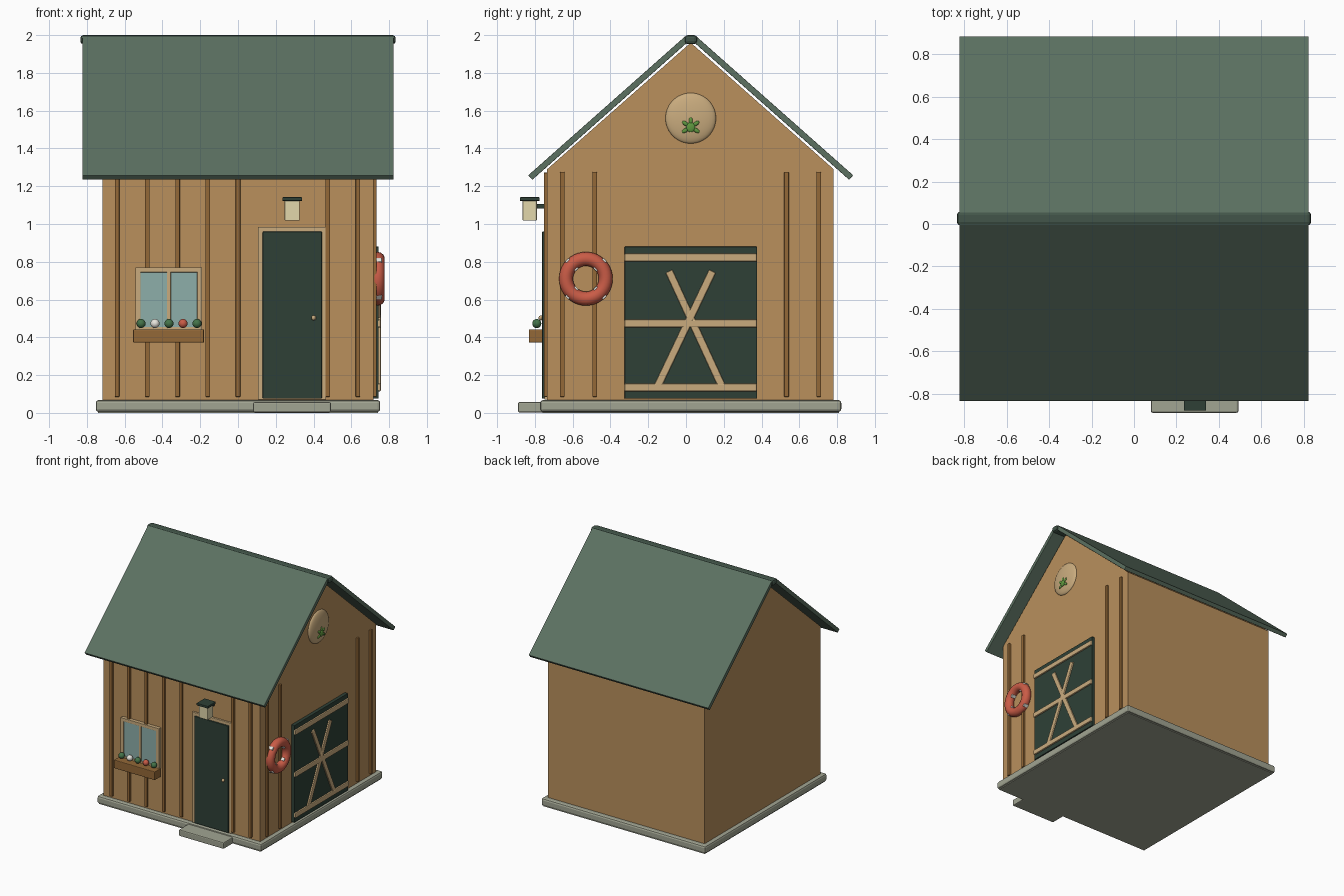
import bpy, bmesh, math
from mathutils import Vector, Matrix

if "Cube" in bpy.data.objects:
    bpy.data.objects.remove(bpy.data.objects["Cube"])

YC = 0.025  # ridge line of the house


def mat(name, r, g, b):
    m = bpy.data.materials.new(name)
    m.diffuse_color = [(c / 255) ** 2.2 for c in (r, g, b)] + [1]
    m.use_nodes = True
    m.node_tree.nodes["Principled BSDF"].inputs["Base Color"].default_value = m.diffuse_color
    return m


WOOD = mat("wood", 184, 143, 93)
BATTEN = mat("batten_wood", 146, 104, 58)
TRIM = mat("pale_trim", 200, 170, 125)
ROOF = mat("roof_green", 92, 112, 97)
RIDGE = mat("ridge_green", 68, 86, 75)
DARK = mat("dark_green", 50, 66, 57)
STONE = mat("stone", 160, 163, 145)
GLASS = mat("glass", 140, 173, 168)
CREAM = mat("cream", 225, 214, 170)
RED = mat("ring_red", 200, 92, 72)
WHITE = mat("white", 230, 228, 220)
LEAF = mat("leaf_green", 70, 115, 75)
BRIGHT = mat("bright_green", 95, 150, 65)


def finish(name, bm, material, bevel=0, smooth=False, segments=2):
    bmesh.ops.recalc_face_normals(bm, faces=bm.faces)
    me = bpy.data.meshes.new(name)
    bm.to_mesh(me)
    bm.free()
    ob = bpy.data.objects.new(name, me)
    bpy.context.collection.objects.link(ob)
    me.materials.append(material)
    if bevel:
        mod = ob.modifiers.new("Bevel", 'BEVEL')
        mod.width, mod.segments = bevel, segments
    if smooth:
        for p in me.polygons:
            p.use_smooth = True
    return ob


def box(name, x, y, z, material, bevel=0, turn=0):
    """Box between ranges, optionally turned about the x axis."""
    bm = bmesh.new()
    size = (x[1] - x[0], y[1] - y[0], z[1] - z[0])
    bmesh.ops.create_cube(bm, size=1, matrix=Matrix.Diagonal((*size, 1)))
    ob = finish(name, bm, material, bevel)
    ob.location = [(r[0] + r[1]) / 2 for r in (x, y, z)]
    ob.rotation_euler.x = turn
    return ob


def ball(name, loc, radii, material, turn=0, seg=16):
    bm = bmesh.new()
    bmesh.ops.create_uvsphere(bm, u_segments=seg, v_segments=seg // 2 + 2, radius=1,
                              matrix=Matrix.Rotation(turn, 4, 'X') @ Matrix.Diagonal((*radii, 1)))
    ob = finish(name, bm, material, smooth=True)
    ob.location = loc
    return ob


def prism(name, profile, hx, material, bevel=0):
    """Extrude a (y, z) profile along x, symmetric about x = 0."""
    bm = bmesh.new()
    face = bm.faces.new([bm.verts.new((-hx, y, z)) for y, z in profile])
    new = bmesh.ops.extrude_face_region(bm, geom=[face])["geom"]
    bmesh.ops.translate(bm, vec=(2 * hx, 0, 0),
                        verts=[v for v in new if isinstance(v, bmesh.types.BMVert)])
    return finish(name, bm, material, bevel)


# Base, step, walls and gable
box("foundation", (-.753, .753), (-.772, .822), (.005, .068), STONE, .015)
box("foundation_underside", (-.74, .74), (-.76, .81), (0, .02), STONE)
box("door_step", (.08, .492), (-.89, -.70), (.003, .057), STONE, .008)
box("walls", (-.718, .718), (-.735, .782), (.06, 1.29), WOOD)
prism("gable", [(-.735, 1.29), (.782, 1.29), (YC, 1.96)], .718, WOOD)

# Two roof slabs and the ridge cap
a = Vector((-.86, 1.258))
b = Vector((-.028, 1.995))
n = Vector((b.y - a.y, a.x - b.x)).normalized() * .032
for side, name in ((1, "roof_front"), (-1, "roof_back")):
    prism(name, [(YC + side * p.x, p.y) for p in (a, b, b + n, a + n)], .823, ROOF, .003)
box("ridge_cap", (-.835, .835), (YC - .032, YC + .034), (1.952, 2.0), RIDGE, .016)

# Wall battens
for i, x in enumerate((-.64, -.48, -.32, -.16, 0, .475, .635)):
    box(f"front_batten_{i}", (x - .012, x + .012), (-.752, -.73), (.085, 1.272), BATTEN, .003)
for i, y in enumerate((-.655, -.483, .532, .703)):
    box(f"side_batten_{i}", (.71, .734), (y - .012, y + .012), (.085, 1.275), BATTEN, .003)

# Front door
box("door_frame", (.106, .466), (-.75, -.73), (.07, .985), TRIM, .003)
box("front_door", (.131, .444), (-.762, -.73), (.075, .96), DARK, .004)
ball("door_knob", (.401, -.768, .503), (.013, .013, .013), TRIM)

# Lamp over the door
box("lamp_bracket", (.275, .3), (-.80, -.73), (1.083, 1.107), DARK)
box("lamp_glass", (.247, .326), (-.865, -.79), (1.018, 1.125), CREAM, .004)
box("lamp_cap", (.235, .34), (-.88, -.775), (1.122, 1.142), DARK, .004)

# Window with planter
box("window_glass", (-.525, -.21), (-.757, -.73), (.44, .75), GLASS)
for name, x, z in (("left", (-.542, -.516), (.43, .77)), ("right", (-.216, -.19), (.43, .77)),
                   ("top", (-.542, -.19), (.744, .77)), ("bottom", (-.542, -.19), (.43, .456)),
                   ("mullion", (-.376, -.356), (.44, .76))):
    box(f"window_{name}", x, (-.763, -.73), z, TRIM, .002)
box("planter", (-.555, -.18), (-.832, -.752), (.372, .442), BATTEN, .005)
for i, m in enumerate((LEAF, WHITE, LEAF, RED, LEAF)):
    ball(f"flower_{i}", (-.513 + .074 * i, -.79, .473), (.024, .024, .024), m)

# Barn door on the right side
box("barn_door", (.71, .745), (-.325, .376), (.075, .88), DARK, .003)
for i, z in enumerate((.135, .473, .822)):
    box(f"barn_rail_{i}", (.735, .757), (-.325, .376), (z - .021, z + .021), TRIM, .007)
for i, (y0, y1) in enumerate(((-.09, .195), (.14, -.155))):
    z0, z1 = .75, .13
    half = math.hypot(y1 - y0, z1 - z0) / 2
    cy, cz = (y0 + y1) / 2, (z0 + z1) / 2
    box(f"barn_brace_{i}", (.735, .755 + .002 * i), (cy - .02, cy + .02), (cz - half, cz + half),
        TRIM, .007, math.atan2(y1 - y0, z0 - z1))

# Life ring with white bands
bpy.ops.mesh.primitive_torus_add(major_radius=.105, minor_radius=.037, major_segments=40,
                                 minor_segments=14, location=(.74, -.53, .71),
                                 rotation=(0, math.pi / 2, 0))
ring = bpy.context.object
ring.name = "life_ring"
ring.data.materials.append(RED)
bpy.ops.object.shade_smooth_by_angle()
for i in range(4):
    t = math.pi / 4 + i * math.pi / 2
    cy, cz = -.53 + .105 * math.cos(t), .71 + .105 * math.sin(t)
    box(f"ring_band_{i}", (.722, .762), (cy - .039, cy + .039), (cz - .013, cz + .013),
        WHITE, .004, t)

# Round gable plaque with a small green sprig
ball("gable_plaque", (.718, YC, 1.56), (.03, .134, .134), TRIM, seg=32)
ball("sprig_centre", (.748, YC, 1.512), (.008, .024, .026), BRIGHT)
for i, ang in enumerate((-120, -55, 0, 55, 120)):
    t = math.radians(ang)
    ball(f"sprig_leaf_{i}", (.746, YC - .034 * math.sin(t), 1.512 + .034 * math.cos(t)),
         (.007, .011, .02), BRIGHT, t, 12)
